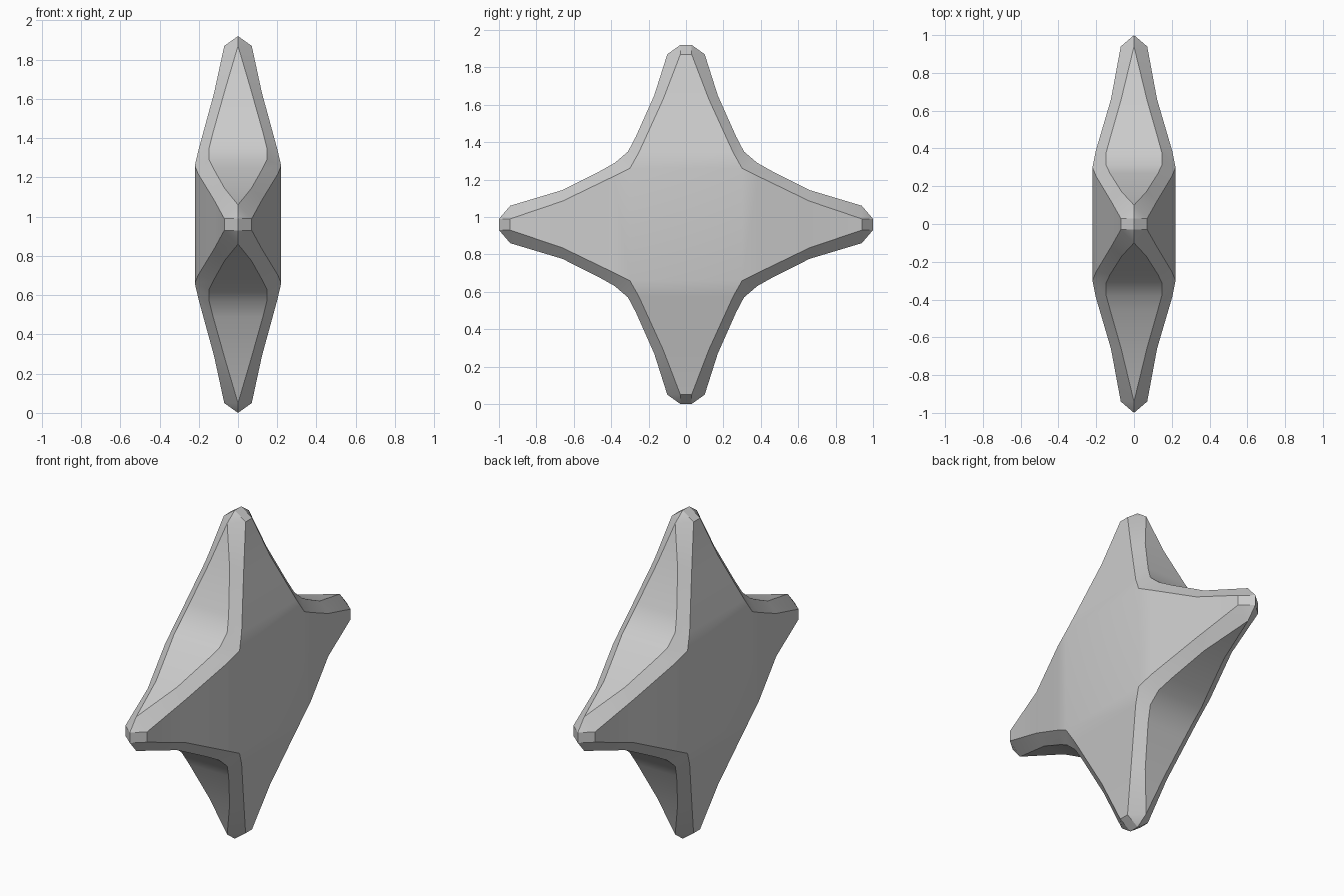
import bpy, bmesh, math
from mathutils import Vector

if "Cube" in bpy.data.objects:
    bpy.data.objects.remove(bpy.data.objects["Cube"])

CENTRE_Z = 0.96
# arm stations: face distance, face x, face half width, side distance, side x, side half width
ARM_Y = [(.30, .22, .30, .38, .147, .33), (.385, .203, .258, .46, .125, .285),
         (.66, .122, .125, .66, .068, .184), (.94, .07, .03, .94, 0, .10),
         (1.0, 0, .03, 1.0, 0, .03)]
ARM_Z = [(.30, .22, .30, .39, .147, .31), (.385, .20, .252, .47, .127, .268),
         (.67, .122, .122, .69, .065, .17), (.91, .07, .03, .91, 0, .10),
         (.96, 0, .03, .96, 0, .03)]

bm = bmesh.new()


def poly(points):
    """Add a face, skipping coincident corners."""
    clean = []
    for p in points:
        if all((p - q).length > 1e-5 for q in clean):
            clean.append(p)
    if len(clean) > 2:
        bm.faces.new([bm.verts.new(p) for p in clean])


def ring(station, vertical, sign):
    """Eight-sided section of an arm."""
    rf, xf, wf, rs, xs, ws = station
    half = [(xf, wf, rf), (xs, ws, rs), (-xs, ws, rs), (-xf, wf, rf)]
    section = half + [(x, -w, r) for x, w, r in reversed(half)]
    return [Vector((x, w, CENTRE_Z + sign * r)) if vertical
            else Vector((x, sign * r, CENTRE_Z + w)) for x, w, r in section]


# four tapering arms
for vertical, table in ((False, ARM_Y), (True, ARM_Z)):
    for sign in (-1, 1):
        rings = [ring(s, vertical, sign) for s in table]
        for a, b in zip(rings, rings[1:]):
            for i in range(8):
                j = (i + 1) % 8
                poly([a[i], a[j], b[j], b[i]])

# flat centre faces and chamfered valleys between arms
for sx in (-1, 1):
    poly([Vector((sx * .22, y * .30, CENTRE_Z + z * .30))
          for y, z in ((-1, -1), (1, -1), (1, 1), (-1, 1))])
rs, xs, ws = ARM_Y[0][3:]
rv, xv, wv = ARM_Z[0][3:]
for sy in (-1, 1):
    for sz in (-1, 1):
        side_y = [Vector((s * xs, sy * rs, CENTRE_Z + sz * ws)) for s in (-1, 1)]
        side_z = [Vector((s * xv, sy * wv, CENTRE_Z + sz * rv)) for s in (-1, 1)]
        poly([side_y[0], side_y[1], side_z[1], side_z[0]])
        for k, sx in enumerate((-1, 1)):
            poly([Vector((sx * .22, sy * .30, CENTRE_Z + sz * .30)), side_y[k], side_z[k]])

bmesh.ops.remove_doubles(bm, verts=bm.verts[:], dist=1e-4)
bmesh.ops.recalc_face_normals(bm, faces=bm.faces[:])
mesh = bpy.data.meshes.new("four_point_star")
bm.to_mesh(mesh)
bm.free()
star = bpy.data.objects.new("four_point_star", mesh)
bpy.context.collection.objects.link(star)

# smooth faces with crisp bevel edges
bpy.context.view_layer.objects.active = star
star.select_set(True)
bpy.ops.object.shade_smooth_by_angle(angle=math.radians(30))
